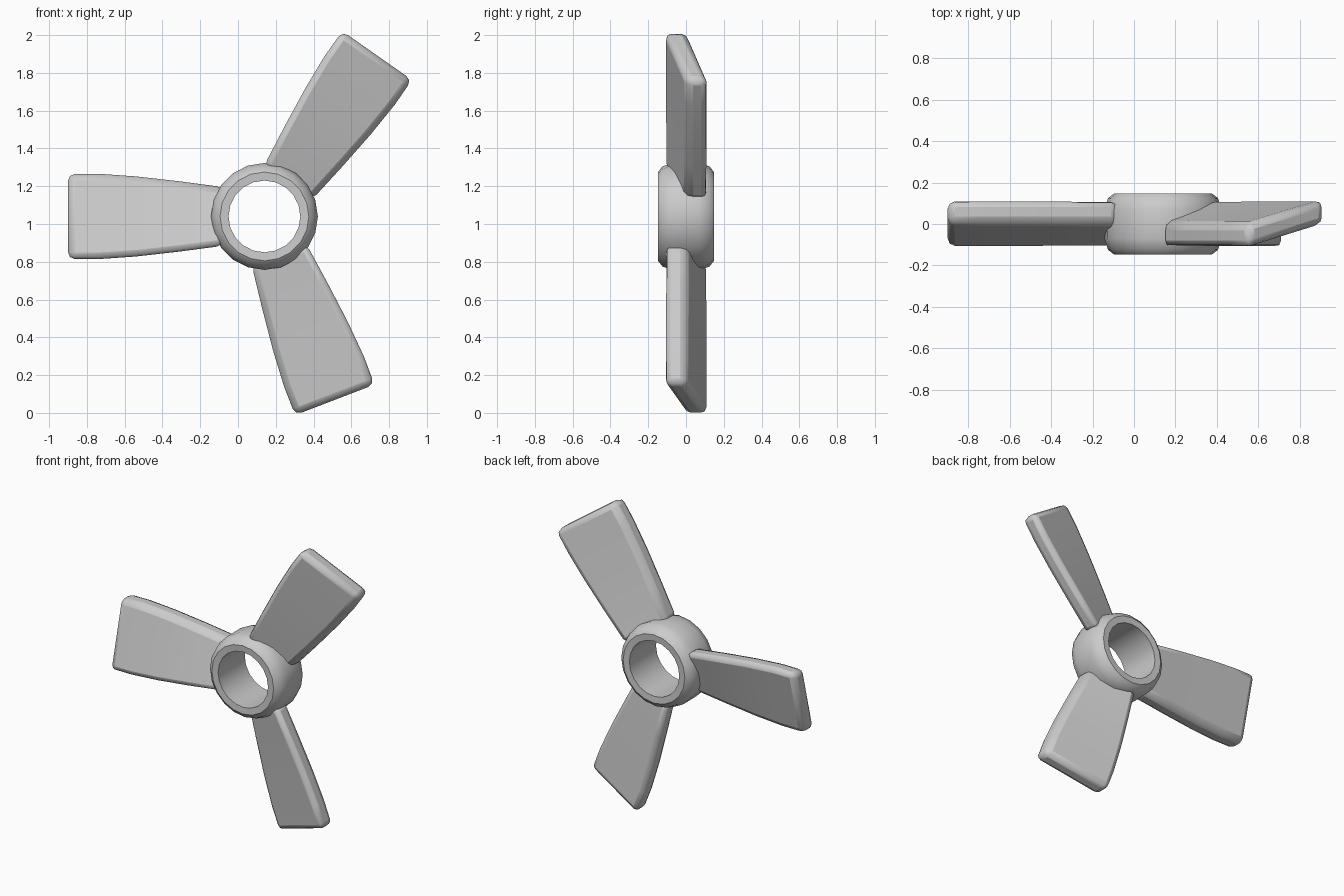
import bpy, bmesh, math
from mathutils import Vector

if "Cube" in bpy.data.objects:
    bpy.data.objects.remove(bpy.data.objects["Cube"])

CX, CZ = 0.14, 1.04          # hub axis position


def make_object(name, bm, bevel=0):
    bmesh.ops.recalc_face_normals(bm, faces=bm.faces)
    mesh = bpy.data.meshes.new(name)
    bm.to_mesh(mesh)
    bm.free()
    ob = bpy.data.objects.new(name, mesh)
    bpy.context.collection.objects.link(ob)
    if bevel:
        mod = ob.modifiers.new("round_edges", 'BEVEL')
        mod.width = bevel
        mod.segments = 2
        mod.limit_method = 'ANGLE'
        mod.angle_limit = math.radians(35)
    bpy.ops.object.select_all(action='DESELECT')
    ob.select_set(True)
    bpy.context.view_layer.objects.active = ob
    bpy.ops.object.shade_smooth_by_angle(angle=math.radians(40))
    return ob


def bridge_rings(bm, rings, closed):
    n = len(rings[0])
    count = len(rings) if closed else len(rings) - 1
    for i in range(count):
        a, b = rings[i], rings[(i + 1) % len(rings)]
        for j in range(n):
            k = (j + 1) % n
            bm.faces.new((a[j], a[k], b[k], b[j]))


# Hub: rounded ring profile (radius, y) turned about the y axis
half = [(0.19, 0.145), (0.235, 0.148), (0.265, 0.125), (0.283, 0.07)]
profile = half + [(r, -y) for r, y in reversed(half)]
bm = bmesh.new()
SEG = 20
rings = []
for i in range(SEG):
    a = 2 * math.pi * i / SEG
    rings.append([bm.verts.new((CX + r * math.cos(a), y, CZ + r * math.sin(a)))
                  for r, y in profile])
bridge_rings(bm, rings, True)
make_object("hub", bm)

# Blades: pitched slab widening outward, (distance from axis, half width)
stations = [(0.215, 0.155), (0.45, 0.186), (0.68, 0.212), (0.88, 0.226), (1.04, 0.225)]


def blade(name, degrees):
    a = math.radians(degrees)
    out = Vector((math.cos(a), 0, math.sin(a)))
    side = Vector((math.sin(a), 0, -math.cos(a)))
    bm = bmesh.new()
    rings = []
    for r, w in stations:
        section = [(-w, -0.115), (w, 0.0), (w, 0.118), (-w, 0.005)]
        rings.append([bm.verts.new(Vector((CX, y, CZ)) + out * r + side * t)
                      for t, y in section])
    bridge_rings(bm, rings, False)
    bm.faces.new(rings[0])
    bm.faces.new(rings[-1])
    return make_object(name, bm, 0.036)


for name, degrees in (("left_blade", 180), ("upper_blade", 55), ("lower_blade", -69)):
    blade(name, degrees)
